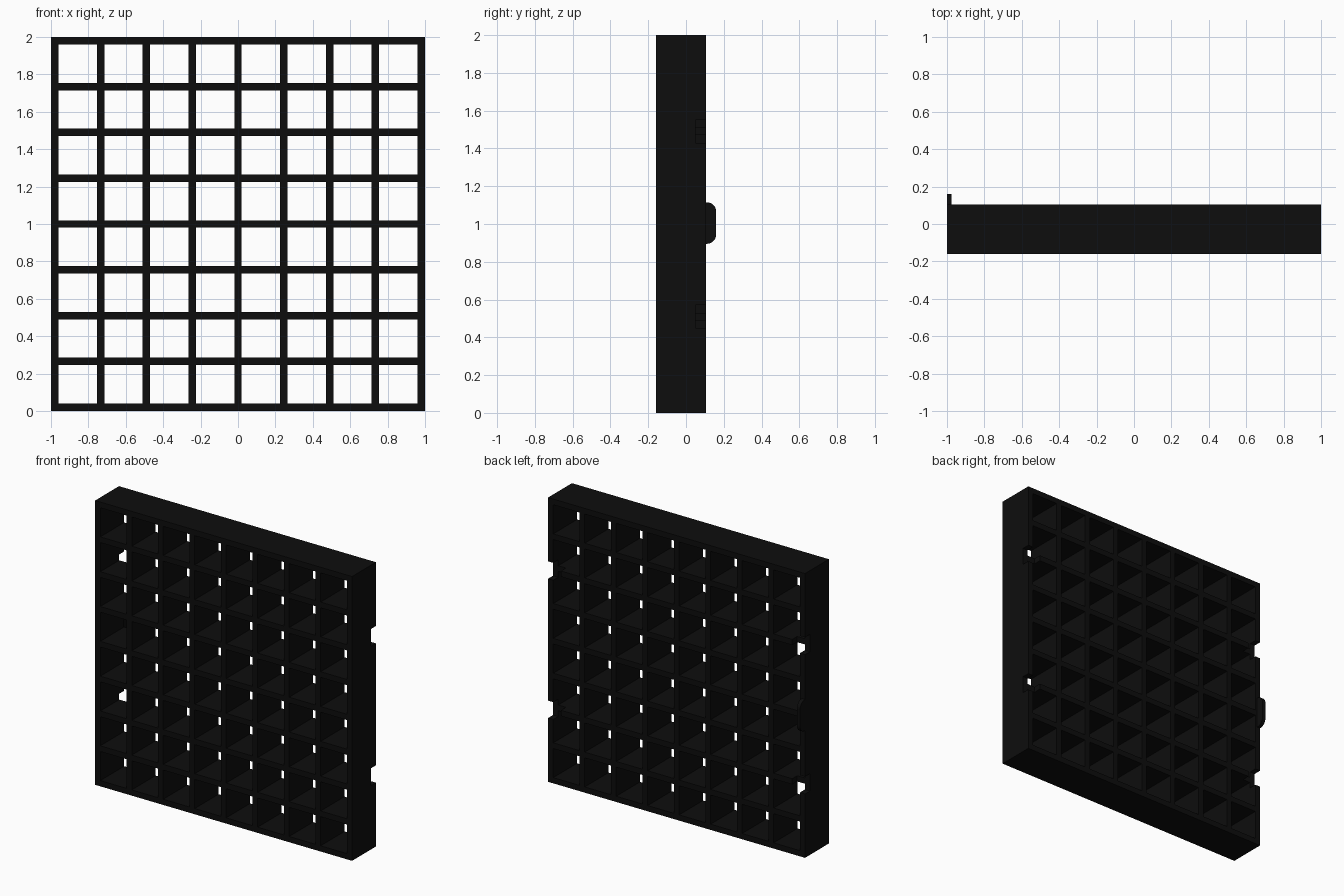
import bpy, bmesh, math

if "Cube" in bpy.data.objects:
    bpy.data.objects.remove(bpy.data.objects["Cube"])

CELLS, BAR = 8, 0.04
PITCH = (2 - BAR) / CELLS
FRONT, BACK = -0.16, 0.105

black = bpy.data.materials.new("matte black")
black.diffuse_color = (0.004, 0.004, 0.004, 1)
black.use_nodes = True
black.node_tree.nodes["Principled BSDF"].inputs["Base Color"].default_value = black.diffuse_color


def make_object(name, bm):
    bmesh.ops.recalc_face_normals(bm, faces=bm.faces)
    mesh = bpy.data.meshes.new(name)
    bm.to_mesh(mesh)
    bm.free()
    mesh.materials.append(black)
    obj = bpy.data.objects.new(name, mesh)
    bpy.context.collection.objects.link(obj)
    return obj


def extrude(bm, faces, offset):
    out = bmesh.ops.extrude_face_region(bm, geom=faces)
    verts = [g for g in out["geom"] if isinstance(g, bmesh.types.BMVert)]
    bmesh.ops.translate(bm, vec=offset, verts=verts)


# Lattice: edge lines of every bar, skipping the open cells, extruded in depth
lines = [i * PITCH + side for i in range(CELLS + 1) for side in (0, BAR)]
bm = bmesh.new()
grid = [[bm.verts.new((x - 1, FRONT, z)) for z in lines] for x in lines]
for i in range(len(lines) - 1):
    for j in range(len(lines) - 1):
        if i % 2 and j % 2:
            continue
        bm.faces.new((grid[i][j], grid[i + 1][j], grid[i + 1][j + 1], grid[i][j + 1]))
extrude(bm, bm.faces[:], (0, BACK - FRONT, 0))
lattice = make_object("lattice_panel", bm)

# Notches in the back edge of both side walls, centred on two horizontal bars
bm = bmesh.new()
for sx in (-1, 1):
    for row in (2, 6):
        z = row * PITCH + BAR / 2
        made = bmesh.ops.create_cube(bm, size=1)["verts"]
        bmesh.ops.scale(bm, vec=(0.2, 0.2, 0.122), verts=made)
        bmesh.ops.translate(bm, vec=(sx * 1.0, 0.05 + 0.1, z), verts=made)
cutter = make_object("notch_cutter", bm)
cutter.hide_render = True
cutter.hide_viewport = True
cutter.display_type = 'WIRE'
cut = lattice.modifiers.new("notches", 'BOOLEAN')
cut.operation = 'DIFFERENCE'
cut.solver = 'EXACT'
cut.object = cutter

# Rounded tab on the back of the left wall
Z0, Z1, TIP, R = 0.895, 1.115, 0.16, 0.05
profile = [(BACK, Z0)]
for centre, start in ((Z0 + R, -90), (Z1 - R, 0)):
    for k in range(7):
        a = math.radians(start + 15 * k)
        profile.append((TIP - R + R * math.cos(a), centre + R * math.sin(a)))
profile.append((BACK, Z1))
bm = bmesh.new()
tab_face = bm.faces.new([bm.verts.new((-1, y, z)) for y, z in profile])
extrude(bm, [tab_face], (0.025, 0, 0))
make_object("side_tab", bm)
